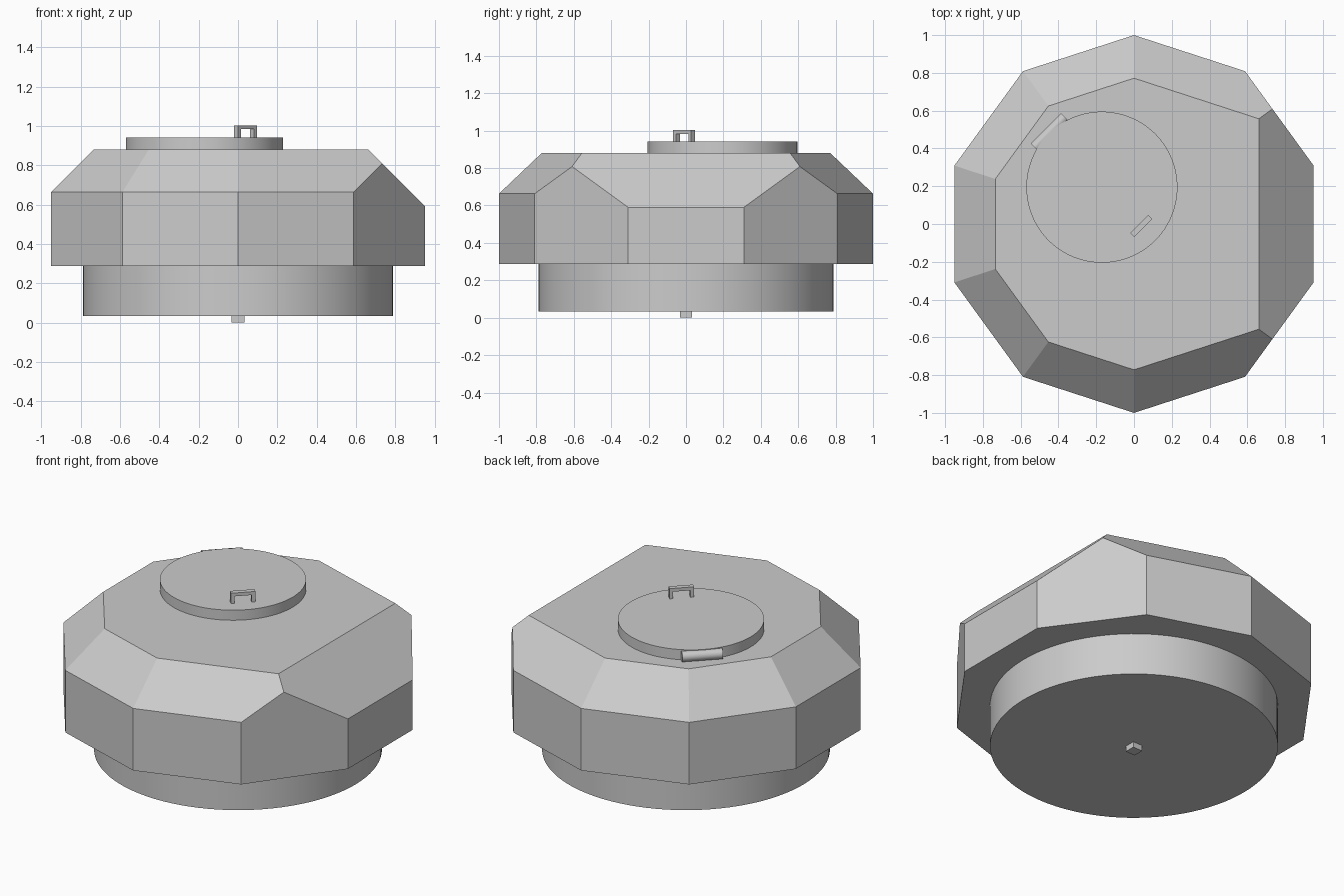
import bpy, bmesh
from math import cos, sin, pi, radians
from mathutils import Vector

if "Cube" in bpy.data.objects:
    bpy.data.objects.remove(bpy.data.objects["Cube"])


def smooth(ob):
    bpy.ops.object.select_all(action='DESELECT')
    ob.select_set(True)
    bpy.context.view_layer.objects.active = ob
    bpy.ops.object.shade_smooth_by_angle(angle=radians(30))


def cylinder(name, r, depth, loc, rot=(0, 0, 0), sides=96):
    bpy.ops.mesh.primitive_cylinder_add(vertices=sides, radius=r, depth=depth,
                                        location=loc, rotation=rot)
    ob = bpy.context.object
    ob.name = name
    smooth(ob)
    return ob


def mesh_object(name, bm):
    bmesh.ops.recalc_face_normals(bm, faces=bm.faces)
    me = bpy.data.meshes.new(name)
    bm.to_mesh(me)
    bm.free()
    ob = bpy.data.objects.new(name, me)
    bpy.context.collection.objects.link(ob)
    return ob


def prism(bm, pts, extrude):
    face = bm.faces.new([bm.verts.new(p) for p in pts])
    ext = bmesh.ops.extrude_face_region(bm, geom=[face], use_keep_orig=True)
    moved = [g for g in ext['geom'] if isinstance(g, bmesh.types.BMVert)]
    bmesh.ops.translate(bm, verts=moved, vec=extrude)


# Ten-sided body, with its upper edges sliced off at 45 degrees
bm = bmesh.new()
ring = [(cos(radians(18 + 36 * i)), sin(radians(18 + 36 * i)), 0.288) for i in range(10)]
prism(bm, ring, (0, 0, 0.592))
apothem = cos(pi / 10)
for k in (0, 2, 3, 4, 5, 6, 7, 8):
    a = radians(36 * k)
    z = 0.59 if k == 0 else 0.663
    cut = bmesh.ops.bisect_plane(
        bm, geom=bm.verts[:] + bm.edges[:] + bm.faces[:], dist=1e-5,
        plane_co=(apothem * cos(a), apothem * sin(a), z),
        plane_no=Vector((cos(a), sin(a), 1)).normalized(), clear_outer=True)
    bmesh.ops.holes_fill(bm, edges=[e for e in bm.edges if e.is_boundary], sides=0)
mesh_object("body", bm)

# Round base ring and the small locating peg beneath it
cylinder("base_ring", 0.788, 0.258, (0, 0, 0.163))
bpy.ops.mesh.primitive_cube_add(size=1, location=(0, 0, 0.032))
peg = bpy.context.object
peg.name = "bottom_peg"
peg.scale = (0.064, 0.064, 0.064)

# Hatch lid and its hinge barrel
cylinder("hatch_lid", 0.4, 0.065, (-0.17, 0.195, 0.9085))
cylinder("hatch_hinge", 0.03, 0.226, (-0.446, 0.485, 0.908),
         (0, pi / 2, pi / 4), 24)

# Hatch handle: U-shaped profile extruded across its width
bm = bmesh.new()
h, t, lo, hi = 0.068, 0.02, 0.935, 1.003
outline = [(-h, lo), (-h, hi), (h, hi), (h, lo),
           (h - t, lo), (h - t, hi - t), (-h + t, hi - t), (-h + t, lo)]
prism(bm, [(x, -0.015, z) for x, z in outline], (0, 0.03, 0))
handle = mesh_object("hatch_handle", bm)
handle.location = (0.038, -0.01, 0)
handle.rotation_euler = (0, 0, pi / 4)
